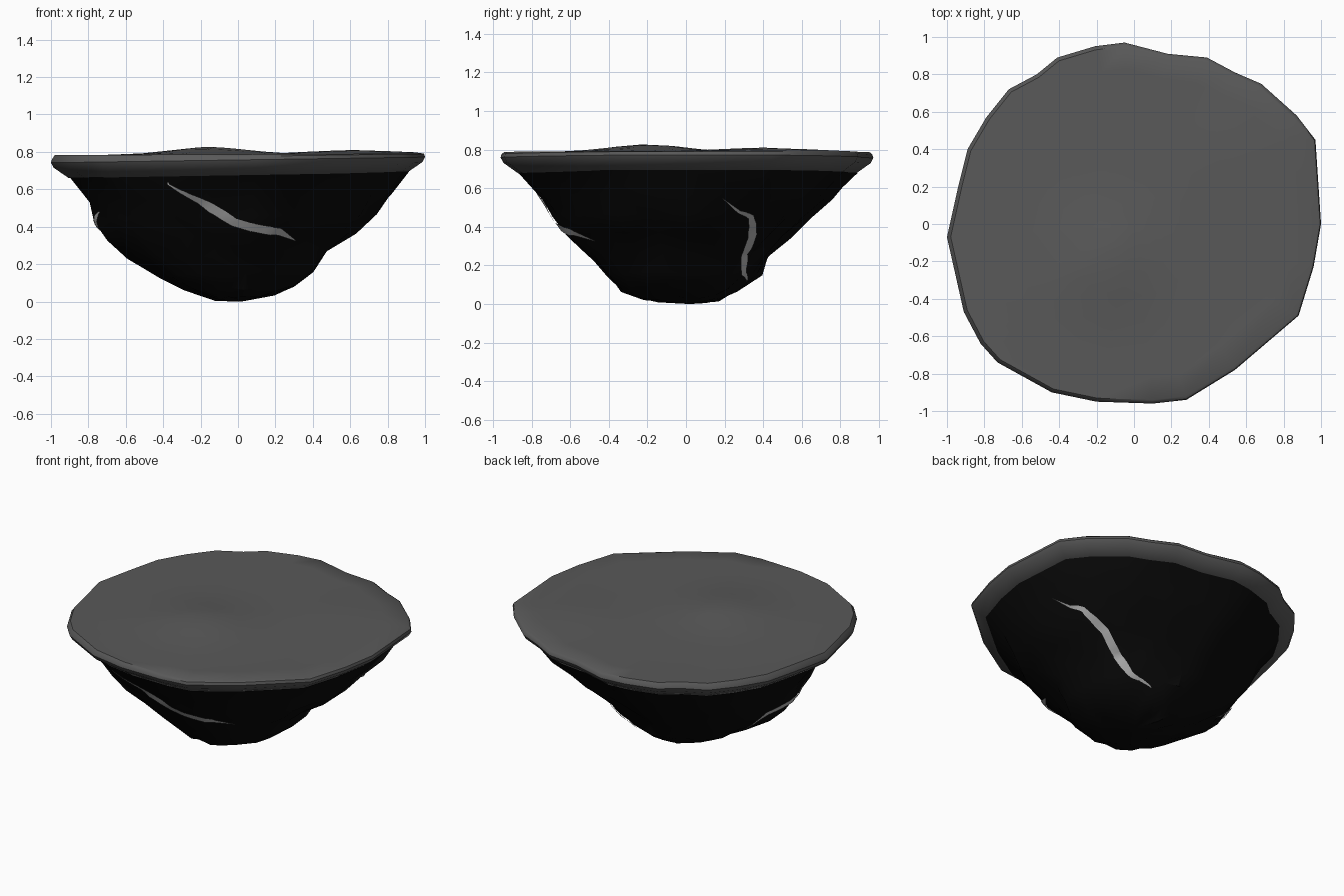
import bpy, bmesh, math, random
from mathutils import Vector
from mathutils.bvhtree import BVHTree

random.seed(4)
if "Cube" in bpy.data.objects:
    bpy.data.objects.remove(bpy.data.objects["Cube"], do_unlink=True)


def material(name, value):
    mat = bpy.data.materials.new(name)
    colour = (value, value, value, 1)
    mat.diffuse_color = colour
    mat.use_nodes = True
    for node in mat.node_tree.nodes:
        if node.type == "BSDF_PRINCIPLED":
            node.inputs["Base Color"].default_value = colour
    return mat


def finish(bm, name, mat, angle):
    mesh = bpy.data.meshes.new(name)
    bm.to_mesh(mesh)
    bm.free()
    obj = bpy.data.objects.new(name, mesh)
    bpy.context.collection.objects.link(obj)
    mesh.materials.append(mat)
    bpy.ops.object.select_all(action="DESELECT")
    obj.select_set(True)
    bpy.context.view_layer.objects.active = obj
    bpy.ops.object.shade_smooth_by_angle(angle=math.radians(angle))
    return obj


def loft(rings, start, end):
    """Skin a stack of equal rings and close both ends with a fan."""
    bm = bmesh.new()
    loops = [[bm.verts.new(p) for p in ring] for ring in rings]
    n = len(loops[0])
    for low, high in zip(loops, loops[1:]):
        for i in range(n):
            j = (i + 1) % n
            bm.faces.new((low[i], low[j], high[j], high[i]))
    for loop, tip in ((loops[0], start), (loops[-1], end)):
        centre = bm.verts.new(tip)
        for i in range(n):
            bm.faces.new((loop[i], loop[(i + 1) % n], centre))
    bmesh.ops.recalc_face_normals(bm, faces=bm.faces)
    return bm


ground_grey = material("ground grey", 0.1)
rock_black = material("rock black", 0.003)
crack_grey = material("crack pale grey", 0.5)

# Irregular plan outline shared by slab and rock
outline = [(1, 0), (.97, .45), (.87, .58), (.68, .75), (.54, .81), (.39, .89),
           (.18, .91), (-.05, .97), (-.21, .95), (-.41, .89), (-.52, .8),
           (-.67, .72), (-.79, .57), (-.89, .4), (-.94, .2), (-1, -.07),
           (-.91, -.47), (-.82, -.64), (-.73, -.74), (-.44, -.9), (-.2, -.95),
           (.1, -.96), (.28, -.94), (.54, -.78), (.88, -.49), (.96, -.23)]


def top_height(x, y):
    mound = .04 * math.exp(-((x + .15) ** 2 + (y + .2) ** 2) / .08)
    swell = .02 * math.exp(-((x - .6) ** 2 + (y - .4) ** 2) / .1)
    return .787 + mound + swell + .005 * x


# Ground slab: bevelled rim, then inner rings over a gently mounded top
rings = [[(x * s, y * s, z + .015 * x) for x, y in outline]
         for s, z in ((.905, .675), (.985, .73), (1, .757), (.995, .775))]
for s in (.98, .85, .7, .55, .4, .27, .13):
    rings.append([(x * s, y * s, top_height(x * s, y * s)) for x, y in outline])
finish(loft(rings, (0, 0, .68), (0, 0, top_height(0, 0))),
       "ground_slab", ground_grey, 40)

# Rock underside: height, then reach to -x, +x, -y, +y
levels = [(.025, .12, .2, .22, .18), (.07, .28, .3, .34, .27),
          (.15, .43, .41, .41, .38), (.25, .58, .47, .5, .43),
          (.35, .69, .63, .6, .53), (.45, .75, .73, .69, .64),
          (.55, .81, .82, .75, .76), (.68, .9, .915, .87, .88)]
rings = []
for z, left, right, front, back in levels:
    rough = 0 if z > .6 else .03
    ring = []
    for x, y in outline:
        s = 1 + random.uniform(-rough, rough)
        ring.append((x * s * (right if x > 0 else left),
                     y * s * (back if y > 0 else front) / .96,
                     z + .015 * x + random.uniform(-rough, rough) * .3))
    rings.append(ring)
bm = loft(rings, (.02, .02, 0), (0, 0, .69))
bmesh.ops.triangulate(bm, faces=bm.faces)
rock_surface = BVHTree.FromBMesh(bm)
finish(bm, "rock_underside", rock_black, 30)


def crack(name, path, width, steps=6):
    """Tapered plate laid over the rock along a rough path."""
    points = [Vector(p) for p in path]
    spine = [a.lerp(b, k / steps) for a, b in zip(points, points[1:])
             for k in range(steps)] + [points[-1]]
    bm = bmesh.new()
    rows = []
    last = len(spine) - 1
    for i, p in enumerate(spine):
        along = spine[min(i + 1, last)] - spine[max(i - 1, 0)]
        hit, normal = rock_surface.find_nearest(p)[:2]
        side = along.cross(normal).normalized()
        half = width / 2 * min(1, 3 * (i / last) + .05, 3 * (1 - i / last) + .1)
        row = []
        for k in (-1, 0, 1):
            spot, out = rock_surface.find_nearest(hit + side * half * k)[:2]
            row.append(bm.verts.new(spot + out * .008))
        rows.append(row)
    for a, b in zip(rows, rows[1:]):
        for k in (0, 1):
            face = bm.faces.new((a[k], a[k + 1], b[k + 1], b[k]))
            face.normal_update()
            if face.normal.dot(face.calc_center_median() - Vector((0, 0, .5))) < 0:
                face.normal_flip()
    finish(bm, name, crack_grey, 40)


# Pale cracks in the rock
crack("front_crack", [(-.4, -.78, .66), (-.2, -.74, .54), (-.02, -.67, .43),
                      (.22, -.6, .37), (.33, -.5, .29)], .055)
crack("left_crack", [(.8, .19, .55), (.66, .32, .48), (.51, .34, .36),
                     (.38, .3, .25), (.29, .31, .16), (.14, .35, .07)], .05)
crack("right_crack", [(-.69, -.22, .5), (-.74, -.05, .43), (-.68, .1, .35),
                      (-.52, .15, .24)], .05)
